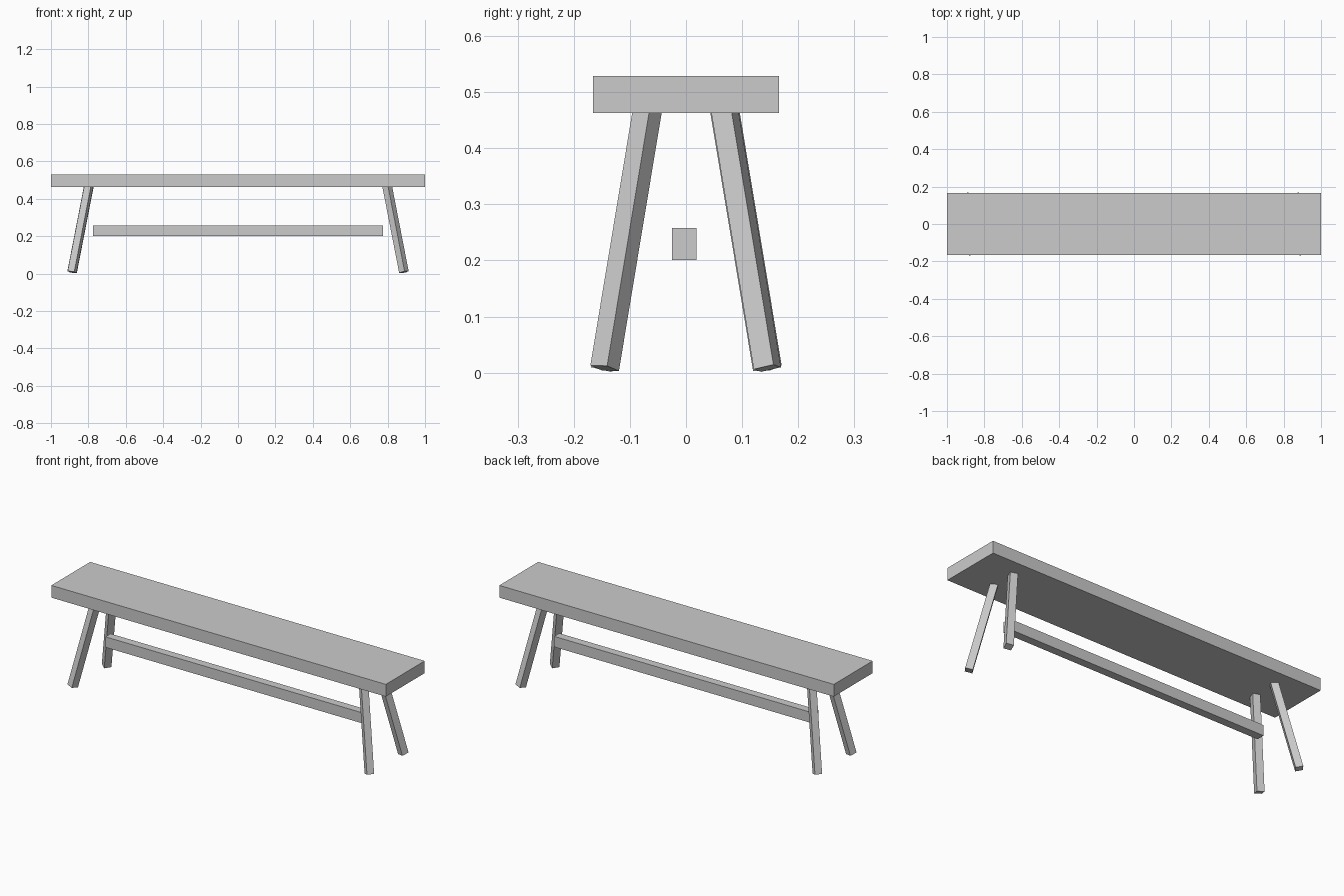
import bpy
import math
from mathutils import Vector, Matrix

if "Cube" in bpy.data.objects:
    bpy.data.objects.remove(bpy.data.objects["Cube"])

grey = bpy.data.materials.new("plain_grey")
grey.diffuse_color = (0.6, 0.6, 0.6, 1)
grey.use_nodes = True
grey.node_tree.nodes["Principled BSDF"].inputs["Base Color"].default_value = grey.diffuse_color


def block(name, size, matrix):
    """Flat-faced box with the given size and placement."""
    bpy.ops.mesh.primitive_cube_add(size=1)
    ob = bpy.context.object
    ob.name = ob.data.name = name
    ob.data.transform(matrix @ Matrix.Diagonal((*size, 1)))
    ob.data.materials.append(grey)
    return ob


def leg(name, foot, top, width, twist):
    """Square bar from foot to top, twisted about its own length."""
    foot, top = Vector(foot), Vector(top)
    axis = (top - foot).normalized()
    tilt = Vector((0, 0, 1)).rotation_difference(axis).to_matrix().to_4x4()
    place = (Matrix.Translation((foot + top) / 2) @ tilt
             @ Matrix.Rotation(math.radians(twist), 4, "Z"))
    return block(name, (width, width, (top - foot).length), place)


# Seat plank
block("seat", (2.0, 0.332, 0.066), Matrix.Translation((0, 0, 0.496)))

# Long rail between the legs
block("stretcher", (1.55, 0.044, 0.057), Matrix.Translation((0, -0.003, 0.229)))

# Splayed legs: each end is the other turned half way round
for end, s in (("right", 1), ("left", -1)):
    leg(end + "_leg_a", (s * 0.887, s * -0.145, 0.008),
        (s * 0.794, s * -0.066, 0.485), 0.037, -36)
    leg(end + "_leg_b", (s * 0.887, s * 0.145, 0.008),
        (s * 0.794, s * 0.066, 0.485), 0.038, -20)
